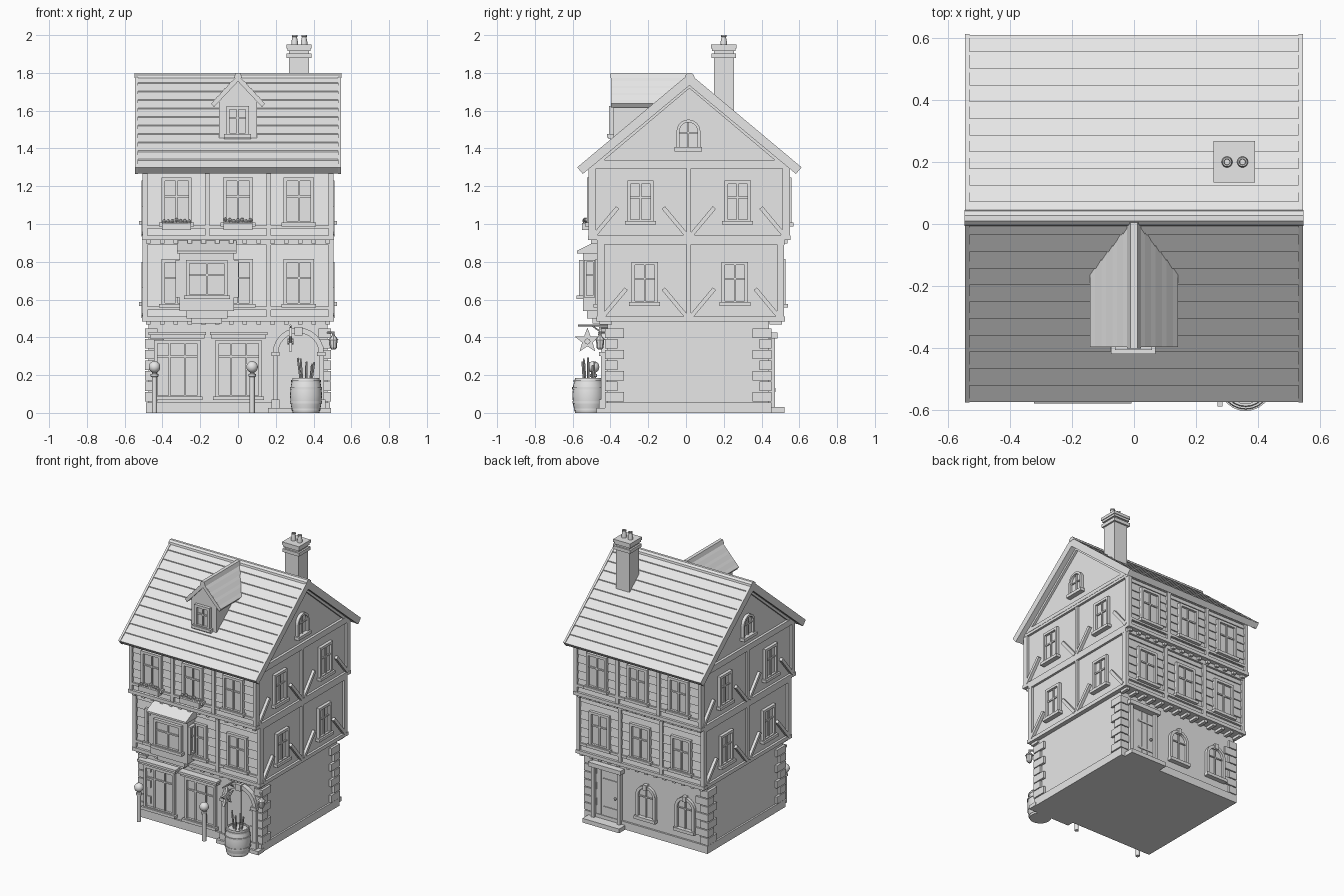
import bpy, bmesh, math, random
from mathutils import Vector, Matrix

if "Cube" in bpy.data.objects:
    bpy.data.objects.remove(bpy.data.objects["Cube"])

random.seed(4)
stone = bpy.data.materials.new("light grey")
stone.diffuse_color = (0.8, 0.8, 0.8, 1)
stone.use_nodes = True
stone.node_tree.nodes["Principled BSDF"].inputs["Base Color"].default_value = stone.diffuse_color


def wall(side, d):
    """Map (along wall, up, outward) to world for a wall plane at coordinate d."""
    return {"front": lambda u, v, w: (u, d - w, v), "back": lambda u, v, w: (u, d + w, v),
            "right": lambda u, v, w: (d + w, u, v), "left": lambda u, v, w: (d - w, u, v)}[side]


YZ = lambda u, v, w: (w, u, v)      # profile in y-z, extruded along x
XY = lambda u, v, w: (u, v, w)      # profile in x-y, extruded along z


def prism(bm, F, pts, w0, w1):
    a = [bm.verts.new(F(u, v, w0)) for u, v in pts]
    b = [bm.verts.new(F(u, v, w1)) for u, v in pts]
    n = len(pts)
    bm.faces.new(a)
    bm.faces.new(b[::-1])
    for i in range(n):
        bm.faces.new((a[i], b[i], b[(i + 1) % n], a[(i + 1) % n]))


def box(bm, F, u0, u1, v0, v1, w0, w1):
    prism(bm, F, [(u0, v0), (u1, v0), (u1, v1), (u0, v1)], w0, w1)


def bar(bm, F, p, q, t, w0, w1):
    """Straight timber of width t between two wall points."""
    a, b = Vector(p), Vector(q)
    d = (b - a).normalized() * t / 2
    s = Vector((-d.y, d.x))
    prism(bm, F, [tuple(k) for k in (a + s, a - s, b - s, b + s)], w0, w1)


def lathe(bm, c, prof, n=20):
    rings = [[bm.verts.new((c[0] + r * math.cos(2 * math.pi * i / n), c[1] + r * math.sin(2 * math.pi * i / n),
                            c[2] + z)) for i in range(n)] for r, z in prof]
    for a, b in zip(rings, rings[1:]):
        for i in range(n):
            bm.faces.new((a[i], a[(i + 1) % n], b[(i + 1) % n], b[i]))
    bm.faces.new(rings[0][::-1])
    bm.faces.new(rings[-1])


def ball(bm, c, r, n=14):
    bmesh.ops.create_uvsphere(bm, u_segments=n, v_segments=n // 2 + 1, radius=r, matrix=Matrix.Translation(c))


def rod(bm, p, q, r):
    p, q = Vector(p), Vector(q)
    m = Matrix.Translation((p + q) / 2) @ (q - p).to_track_quat("Z", "Y").to_matrix().to_4x4()
    bmesh.ops.create_cone(bm, cap_ends=True, segments=8, radius1=r, radius2=r, depth=(q - p).length, matrix=m)


def finish(bm, name, smooth=False):
    bmesh.ops.recalc_face_normals(bm, faces=bm.faces)
    me = bpy.data.meshes.new(name)
    bm.to_mesh(me)
    bm.free()
    me.materials.append(stone)
    ob = bpy.data.objects.new(name, me)
    bpy.context.collection.objects.link(ob)
    if smooth:
        bpy.ops.object.select_all(action="DESELECT")
        ob.select_set(True)
        bpy.context.view_layer.objects.active = ob
        bpy.ops.object.shade_smooth_by_angle(angle=math.radians(35))


def window(bm, F, u, v0, v1, wd, cols=2, t=0.018, transom=0.6, sill=True):
    h = wd / 2
    box(bm, F, u - h, u + h, v0, v1, -0.01, 0.006)
    for a in (u - h, u + h - t):
        box(bm, F, a, a + t, v0, v1, 0, 0.022)
    for b in (v0, v1 - t):
        box(bm, F, u - h + t, u + h - t, b, b + t, 0, 0.022)
    for i in range(1, cols):
        c = u - h + wd * i / cols
        box(bm, F, c - 0.005, c + 0.005, v0 + t, v1 - t, 0, 0.015)
    m = v0 + (v1 - v0) * transom
    box(bm, F, u - h + t, u + h - t, m - 0.005, m + 0.005, 0, 0.014)
    if sill:
        box(bm, F, u - h - 0.012, u + h + 0.012, v0 - 0.008, v0 + 0.012, 0, 0.034)


def arch(bm, F, u, v0, vc, r, t, w1, fill, n=12):
    """Arched surround of inner radius r, with a filled panel behind."""
    ang = [math.pi * i / n for i in range(n + 1)]
    P = lambda a, k: (u + k * math.cos(a), vc + k * math.sin(a))
    prism(bm, F, [(u - r, v0), (u + r, v0)] + [P(a, r) for a in ang], -0.01, fill)
    for a, b in zip(ang, ang[1:]):
        prism(bm, F, [P(a, r), P(a, r + t), P(b, r + t), P(b, r)], 0, w1)
    for s in (-1, 1):
        box(bm, F, *sorted((u + s * r, u + s * (r + t))), v0, vc, 0, w1)


def arched_window(bm, F, u, v0, vc, r, t=0.015):
    arch(bm, F, u, v0, vc, r, t, 0.022, 0.005)
    box(bm, F, u - 0.004, u + 0.004, v0, vc + r, 0, 0.014)
    box(bm, F, u - r, u + r, vc - 0.01, vc - 0.002, 0, 0.013)
    box(bm, F, u - r - 0.025, u + r + 0.025, v0 - 0.01, v0 + 0.012, 0, 0.034)


# ground floor walls and plinth
b = bmesh.new()
box(b, XY, -0.475, 0.475, -0.415, 0.44, 0, 0.487)
box(b, XY, -0.487, 0.487, -0.428, 0.453, 0, 0.055)
finish(b, "ground_floor")

# corner stones, alternating long and short
b = bmesh.new()
for i in range(7):
    z, L = 0.06 + i * 0.056, 0.1 if i % 2 == 0 else 0.065
    for sx in (-1, 1):
        for y, s in ((-0.428, 1), (0.453, -1)):
            M = 0.165 - L
            box(b, XY, *sorted((sx * 0.492, sx * (0.492 - M))), *sorted((y, y + s * L)), z, z + 0.05)
finish(b, "corner_stones")

# upper floors: lapped boards on front and back, plain sides
floors = [("first", -0.452, 0.502, 0.485, 0.918), ("second", -0.497, 0.532, 0.915, 1.32)]
for name, y0, y1, z0, z1 in floors:
    b = bmesh.new()
    n = 7
    f = []
    for i in range(n):
        f += [(-0.008, z0 + (z1 - z0) * i / n), (0, z0 + (z1 - z0) * (i + 1) / n)]
    prism(b, YZ, [(y0 + d, z) for d, z in f] + [(y1 - d, z) for d, z in f[::-1]], -0.49, 0.49)
    finish(b, name + "_floor_walls")

    # timber frame
    b = bmesh.new()
    for side, d in (("front", y0), ("back", y1)):
        F = wall(side, d)
        box(b, F, -0.508, 0.508, z0, z0 + 0.024, -0.01, 0.022)
        box(b, F, -0.5, 0.5, z1 - 0.03, z1, -0.01, 0.019)
        box(b, F, -0.49, 0.49, z0 + 0.06, z0 + 0.078, 0, 0.016)
        for u in (-0.492, -0.163, 0.163, 0.492):
            box(b, F, u - 0.013, u + 0.013, z0, z1, -0.02, 0.018)
        for i in range(14):                        # joist ends under the overhang
            u = -0.475 + i * 0.95 / 13
            box(b, F, u - 0.012, u + 0.012, z0 - 0.018, z0, -0.06, 0.006)
    ym = 0.015
    for side, d in (("right", 0.49), ("left", -0.49)):
        F = wall(side, d)
        for v in (z0, z1 - 0.026):
            box(b, F, y0 - 0.017, y1 + 0.017, v, v + 0.026, -0.01, 0.016)
        for u in (y0, ym, y1):
            box(b, F, u - 0.012, u + 0.012, z0, z1, 0, 0.014)
        for u, s in ((y0, 1), (ym, -1), (ym, 1), (y1, -1)):
            bar(b, F, (u + s * 0.012, z0 + 0.025), (u + s * 0.135, z0 + 0.172), 0.022, 0, 0.02)
    finish(b, name + "_floor_timbers")

    # windows
    b = bmesh.new()
    zw = z0 + 0.08
    for side, d in (("front", y0 - 0.004), ("back", y1 + 0.004)):
        for u in (-0.325, 0, 0.322):
            window(b, wall(side, d), u, zw, zw + 0.25, 0.16)
    for side, d in (("right", 0.49), ("left", -0.49)):
        for u in ((y0 + ym) / 2, (y1 + ym) / 2):
            window(b, wall(side, d), u, zw + 0.01, zw + 0.235, 0.14)
    finish(b, name + "_floor_windows")

# gable walls with rafters and arched windows
b = bmesh.new()
prism(b, YZ, [(-0.497, 1.3), (0.532, 1.3), (0.532, 1.31), (0.018, 1.745), (-0.497, 1.31)], -0.49, 0.49)
for side, d in (("right", 0.49), ("left", -0.49)):
    F = wall(side, d)
    for s in (-1, 1):
        bar(b, F, (0.018 + s * 0.515, 1.305), (0.018, 1.738), 0.03, 0, 0.016)
    box(b, F, -0.515, 0.55, 1.312, 1.338, 0, 0.018)
    arched_window(b, F, 0.013, 1.395, 1.49, 0.048)
finish(b, "gables")

# main roof: stepped board rows on two slopes
b = bmesh.new()
for s in (-1, 1):
    run, rise, n = 0.592, 0.497, 11
    top = []
    for i in range(n):
        for k, e in ((i, -0.006), (i + 1, 0)):
            top.append((0.018 + s * run * k / n, 1.795 - rise * k / n + e))
    low = [(0.018 + s * (run - 0.028), 1.268), (0.018, 1.738)]
    prism(b, YZ, top + low, -0.53, 0.53)
    for x in (-0.545, 0.53):
        prism(b, YZ, [(0.018, 1.797), (0.018 + s * 0.594, 1.3), (0.018 + s * 0.564, 1.265), (0.018, 1.733)], x, x + 0.015)
prism(b, YZ, [(-0.006, 1.774), (-0.003, 1.788), (0.01, 1.8), (0.028, 1.8), (0.042, 1.788), (0.045, 1.774)], -0.547, 0.547)
finish(b, "roof")

# dormer
b = bmesh.new()
F = wall("front", -0.385)
prism(b, F, [(-0.1, 1.455), (0.1, 1.455), (0.1, 1.65), (0, 1.765), (-0.1, 1.65)], -0.37, 0)
window(b, F, -0.002, 1.465, 1.625, 0.12)
box(b, F, -0.075, 0.07, 1.45, 1.465, 0, 0.025)
finish(b, "dormer")
b = bmesh.new()
for s in (-1, 1):
    prism(b, F, [(0, 1.79), (s * 0.142, 1.638), (s * 0.128, 1.618), (0, 1.755)], -0.39, 0.012)
    for k in (0.035, 0.07, 0.105):                # batten seams
        z = 1.79 - k * 1.07
        prism(b, F, [(s * k, z), (s * k, z + 0.004), (s * (k + 0.02), z - 0.021)], -0.36, 0.01)
prism(b, F, [(-0.022, 1.772), (-0.012, 1.8), (0.012, 1.8), (0.022, 1.772)], -0.39, 0.016)
finish(b, "dormer_roof")

# chimney
b = bmesh.new()
for h, z0, z1 in ((0.053, 1.5, 1.95), (0.065, 1.878, 1.902), (0.062, 1.915, 1.93), (0.067, 1.93, 1.95)):
    box(b, XY, 0.323 - h, 0.323 + h, 0.2 - h, 0.2 + h, z0, z1)
finish(b, "chimney")
b = bmesh.new()
for x in (0.3, 0.35):
    lathe(b, (x, 0.2, 1.945), [(0.018, 0), (0.017, 0.02), (0.012, 0.045), (0.015, 0.047), (0.015, 0.055), (0.01, 0.055), (0.009, 0.04)], 14)
finish(b, "chimney_pots", True)

# bay window on the first floor
b = bmesh.new()
box(b, XY, -0.31, -0.02, -0.545, -0.44, 0.54, 0.86)
box(b, XY, -0.272, -0.055, -0.525, -0.42, 0.5, 0.54)
box(b, XY, -0.245, -0.085, -0.495, -0.41, 0.472, 0.5)
prism(b, YZ, [(-0.45, 0.912), (-0.47, 0.912), (-0.578, 0.858), (-0.578, 0.845), (-0.45, 0.845)], -0.322, -0.008)
window(b, wall("front", -0.545), -0.165, 0.61, 0.81, 0.22)
window(b, wall("right", -0.02), -0.51, 0.61, 0.81, 0.058, cols=1, t=0.012, sill=False)
window(b, wall("left", -0.31), -0.51, 0.61, 0.81, 0.058, cols=1, t=0.012, sill=False)
finish(b, "bay_window")

# shop windows with headers
b = bmesh.new()
F = wall("front", -0.415)
for u in (-0.322, 0.003):
    window(b, F, u, 0.075, 0.385, 0.245, cols=3, transom=0.72)
    box(b, F, u - 0.145, u + 0.145, 0.395, 0.412, 0, 0.04)
    box(b, F, u - 0.152, u + 0.152, 0.412, 0.428, 0, 0.052)
finish(b, "shop_windows")

# front door with arch and step
b = bmesh.new()
arch(b, F, 0.32, 0.025, 0.315, 0.108, 0.028, 0.035, 0.006)
box(b, F, 0.298, 0.342, 0.41, 0.455, 0, 0.045)
for u in (0.199, 0.441):
    box(b, F, u - 0.022, u + 0.022, 0.3, 0.322, 0, 0.045)
    box(b, F, u - 0.022, u + 0.022, 0.02, 0.07, 0, 0.045)
for u in (0.266, 0.32, 0.374):
    box(b, F, u - 0.002, u + 0.002, 0.03, 0.4, 0, 0.009)
box(b, XY, 0.16, 0.492, -0.475, -0.41, 0, 0.026)
finish(b, "front_door")

# back door, step and ground floor back windows
b = bmesh.new()
F = wall("back", 0.44)
box(b, F, 0.215, 0.405, 0.03, 0.39, 0, 0.008)
for u in (0.195, 0.4):
    box(b, F, u, u + 0.022, 0.03, 0.4, 0, 0.03)
box(b, F, 0.18, 0.437, 0.395, 0.425, 0, 0.045)
for u in (0.262, 0.31, 0.358):
    box(b, F, u - 0.002, u + 0.002, 0.03, 0.39, 0, 0.011)
for v in (0.11, 0.31):
    box(b, F, 0.22, 0.34, v, v + 0.012, 0, 0.014)
ball(b, (0.24, 0.457, 0.2), 0.01, 8)
box(b, XY, 0.165, 0.455, 0.43, 0.522, 0, 0.03)
for u in (-0.31, 0):
    arched_window(b, F, u, 0.12, 0.28, 0.058, 0.02)
    box(b, F, u - 0.014, u + 0.014, 0.33, 0.368, 0, 0.03)
finish(b, "back_door_and_windows")

# flower boxes
b = bmesh.new()
for u in (-0.325, 0):
    box(b, XY, u - 0.077, u + 0.077, -0.55, -0.505, 0.967, 1.005)
    for i in range(7):
        ball(b, (u - 0.066 + i * 0.022, -0.53 + random.uniform(-0.01, 0.01), 1.012 + random.uniform(0, 0.012)), 0.011, 6)
finish(b, "flower_boxes")

# posts with ball tops
b = bmesh.new()
for x in (-0.442, 0.075):
    lathe(b, (x, -0.49, 0), [(0.014, 0), (0.014, 0.19), (0.02, 0.192), (0.02, 0.205), (0.012, 0.208), (0.012, 0.22)], 14)
    ball(b, (x, -0.49, 0.243), 0.031, 18)
finish(b, "ball_posts", True)

# barrel holding sticks
b = bmesh.new()
c = (0.36, -0.517, 0)
lathe(b, c, [(0.07, 0), (0.08, 0.04), (0.085, 0.093), (0.08, 0.146), (0.07, 0.185), (0.062, 0.185), (0.062, 0.165)], 24)
for z, r in ((0.012, 0.076), (0.05, 0.085), (0.125, 0.086), (0.163, 0.079)):
    lathe(b, c, [(r - 0.008, z), (r, z), (r, z + 0.012), (r - 0.008, z + 0.012)], 24)
for i in range(8):
    a = i * 0.8
    dx, dy = 0.02 * math.cos(a), 0.02 * math.sin(a)
    rod(b, (c[0] + dx, c[1] + dy, 0.1), (c[0] + 2.2 * dx, c[1] + 1.6 * dy, 0.245 + 0.05 * random.random()), 0.005)
finish(b, "barrel", True)

# hanging star sign on a bracket
b = bmesh.new()
rod(b, (0.278, -0.41, 0.463), (0.278, -0.572, 0.463), 0.005)
rod(b, (0.278, -0.41, 0.4), (0.278, -0.5, 0.463), 0.004)
star = [((0.07 if i % 2 == 0 else 0.029) * math.sin(i * math.pi / 5), (0.07 if i % 2 == 0 else 0.029) * math.cos(i * math.pi / 5)) for i in range(10)]
prism(b, YZ, [(-0.522 + u, 0.382 + v) for u, v in star], 0.27, 0.286)
rod(b, (0.262, -0.522, 0.378), (0.294, -0.522, 0.378), 0.016)
finish(b, "star_sign")

# wall lantern by the front corner
b = bmesh.new()
rod(b, (0.47, -0.42, 0.425), (0.505, -0.455, 0.425), 0.006)
lathe(b, (0.505, -0.455, 0.335), [(0.01, 0), (0.018, 0.01), (0.022, 0.05), (0.027, 0.052), (0.008, 0.075), (0.005, 0.095)], 8)
finish(b, "wall_lantern")
